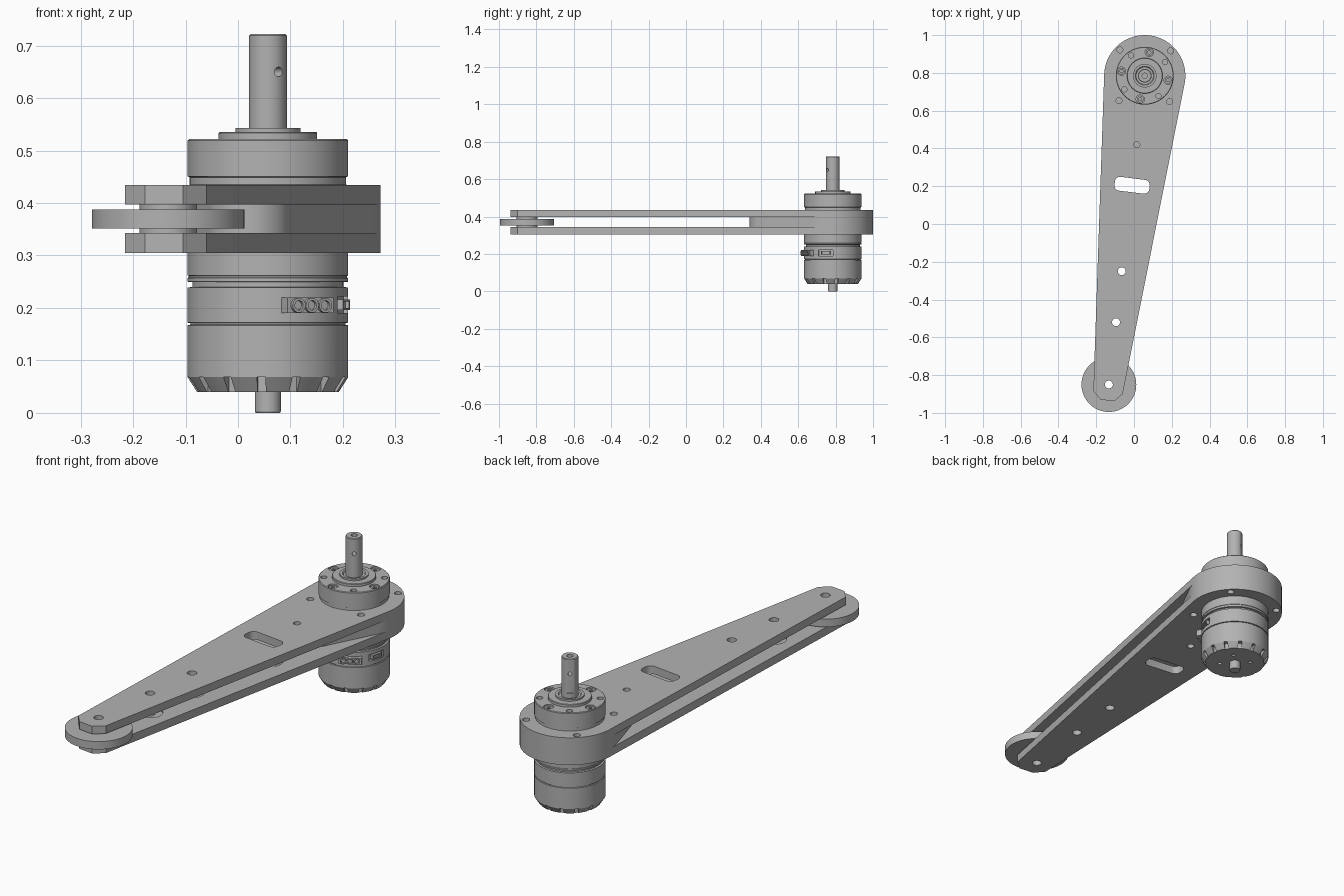
import bpy, bmesh
from math import sin, cos, pi, radians, atan2
from mathutils import Vector, Matrix
from mathutils.geometry import convex_hull_2d

cube = bpy.data.objects.get("Cube")
if cube:
    bpy.data.objects.remove(cube, do_unlink=True)

grey = bpy.data.materials.new("machined grey")
grey.use_nodes = True
grey.diffuse_color = (0.45, 0.45, 0.45, 1)
grey.node_tree.nodes["Principled BSDF"].inputs["Base Color"].default_value = grey.diffuse_color

AX = Vector((0.057, 0.785, 0))       # motor axis
TIP = Vector((-0.133, -0.85, 0))     # roller axis
TAIL = Vector((0.015, 0.42, 0))      # spacer tail bolt


def finish(name, bm):
    bmesh.ops.recalc_face_normals(bm, faces=bm.faces)
    mesh = bpy.data.meshes.new(name)
    bm.to_mesh(mesh)
    bm.free()
    mesh.materials.append(grey)
    ob = bpy.data.objects.new(name, mesh)
    bpy.context.collection.objects.link(ob)
    return ob


def circle(c, r, n=64):
    return [(c[0] + r * cos(2 * pi * i / n), c[1] + r * sin(2 * pi * i / n)) for i in range(n)]


def prism(name, pts, z0, z1):
    """Convex outline of the points, extruded from z0 to z1."""
    bm = bmesh.new()
    hull = [pts[i] for i in convex_hull_2d([Vector(p) for p in pts])]
    face = bm.faces.new([bm.verts.new((x, y, z0)) for x, y in hull])
    ext = bmesh.ops.extrude_face_region(bm, geom=[face])["geom"]
    top = [v for v in ext if isinstance(v, bmesh.types.BMVert)]
    bmesh.ops.translate(bm, vec=(0, 0, z1 - z0), verts=top)
    return finish(name, bm)


def disc(name, c, r, z0, z1, n=64):
    return prism(name, circle(c, r, n), z0, z1)


def lathe(name, c, profile, n=96):
    """Spin a radius/height profile that starts and ends on the axis."""
    bm = bmesh.new()
    vs = [bm.verts.new((c[0] + r, c[1], z)) for r, z in profile]
    es = [bm.edges.new(p) for p in zip(vs, vs[1:])]
    bmesh.ops.spin(bm, geom=vs + es, cent=c, axis=(0, 0, 1), angle=2 * pi, steps=n)
    bmesh.ops.remove_doubles(bm, verts=bm.verts, dist=1e-5)
    return finish(name, bm)


def box(name, loc, size, angle):
    bm = bmesh.new()
    m = Matrix.Translation(loc) @ Matrix.Rotation(angle, 4, "Z") @ Matrix.Diagonal((*size, 1))
    bmesh.ops.create_cube(bm, size=1, matrix=m)
    return finish(name, bm)


def rod(name, loc, direction, r, length, n=24):
    bm = bmesh.new()
    q = Vector(direction).to_track_quat("Z", "Y").to_matrix().to_4x4()
    bmesh.ops.create_cone(bm, cap_ends=True, segments=n, radius1=r, radius2=r,
                          depth=length, matrix=Matrix.Translation(loc) @ q)
    return finish(name, bm)


def cut(ob, cutters):
    """Subtract the cutters, then delete them."""
    for c in cutters:
        mod = ob.modifiers.new("cut", "BOOLEAN")
        mod.operation, mod.solver, mod.object = "DIFFERENCE", "EXACT", c
    dg = bpy.context.evaluated_depsgraph_get()
    mesh = bpy.data.meshes.new_from_object(ob.evaluated_get(dg))
    ob.modifiers.clear()
    ob.data = mesh
    for c in cutters:
        bpy.data.objects.remove(c, do_unlink=True)


def polar(r, deg, z=0.0):
    a = radians(deg)
    return AX + Vector((r * cos(a), r * sin(a), z))


# Arm plates: tapered outline with drilled holes, pockets and a slot
outline = circle(AX, 0.215, 128) + [(-0.215, -0.885), (-0.177, -0.93), (-0.105, -0.938), (-0.06, -0.9)]
arm_holes = [Vector((-0.095, -0.52, 0)), Vector((-0.065, -0.25, 0))]
slot = []
for sx in (-1, 1):
    for sy in (-1, 1):
        corner = Matrix.Rotation(radians(-7), 3, "Z") @ Vector((sx * 0.065, sy * 0.009, 0))
        slot += circle(corner + Vector((-0.01, 0.205, 0)), 0.028, 24)

for name, z0, z1, inner in (("lower_plate", 0.305, 0.343, 0.343), ("upper_plate", 0.397, 0.434, 0.397)):
    plate = prism(name, outline, z0, z1)
    tools = [prism("slot_cut", slot, z0 - 0.05, z1 + 0.05)]
    for p in arm_holes + [TIP]:
        tools.append(disc("hole_cut", p, 0.021, z0 - 0.05, z1 + 0.05, 24))
    for p in arm_holes:
        tools.append(disc("pocket_cut", p, 0.055, inner - 0.008, inner + 0.008, 40))
    for p in [TAIL] + [polar(0.19, d) for d in (44, 134, 224, 314)]:
        tools.append(disc("bolt_cut", p, 0.016, z0 - 0.01, z1 + 0.01, 24))
    cut(plate, tools)

# Spacer between the plates, tapering to a rounded tail
prism("head_spacer", circle(AX, 0.215, 128) + circle((0.022, 0.42), 0.08), 0.343, 0.397)

# Roller with its hub washers
roller = disc("tip_roller", TIP, 0.145, 0.351, 0.388, 96)
cut(roller, [disc("bore", TIP, 0.021, 0.3, 0.45, 24)])
for name, z0, z1 in (("lower_washer", 0.343, 0.351), ("upper_washer", 0.388, 0.397)):
    cut(disc(name, TIP, 0.055, z0, z1), [disc("bore", TIP, 0.021, 0.3, 0.45, 24)])

# Motor housing with grooves, chamfered base and front flange
R = 0.153
body = lathe("motor_body", AX, [
    (0, 0.04), (0.135, 0.04), (R, 0.068), (R, 0.167), (0.148, 0.168), (0.148, 0.171),
    (R, 0.172), (R, 0.239), (0.144, 0.24), (0.144, 0.249), (R, 0.25), (R, 0.257),
    (0.151, 0.258), (0.151, 0.261), (R, 0.262), (R, 0.434), (0.149, 0.435), (0.149, 0.449),
    (R, 0.451), (R, 0.519), (0.15, 0.522), (0, 0.522)])
tools = []
for i in range(14):                                   # cooling notches
    d = i * 360 / 14 + 8
    tools.append(box("notch", polar(0.147, d, 0.048), (0.03, 0.016, 0.04), radians(d)))
for i in range(4):                                    # flange and base holes
    tools.append(disc("screw_hole", polar(0.126, 79 + 90 * i), 0.022, 0.5, 0.55, 24))
    tools.append(disc("small_hole", polar(0.13, 34 + 90 * i), 0.014, 0.505, 0.55, 24))
    tools.append(disc("base_hole", polar(0.07, 45 + 90 * i), 0.009, 0.02, 0.05, 16))
tools.append(box("port_cut", polar(0.15, -15, 0.206), (0.024, 0.08, 0.032), radians(-15)))
cut(body, tools)

# Recessed screws in the flange
for i in range(4):
    screw = disc("flange_screw", polar(0.126, 79 + 90 * i), 0.018, 0.498, 0.517, 24)
    cut(screw, [disc("socket", polar(0.126, 79 + 90 * i), 0.009, 0.507, 0.53, 6)])

# Stepped bearing collar
lathe("bearing_collar", AX, [
    (0, 0.52), (0.094, 0.52), (0.094, 0.533), (0.092, 0.535), (0.062, 0.535), (0.062, 0.543),
    (0.05, 0.543), (0.046, 0.537), (0, 0.537)])

# Output shaft: chamfered top, centre bore, cross hole and one flat
shaft = lathe("output_shaft", AX, [
    (0, 0.53), (0.036, 0.53), (0.036, 0.719), (0.033, 0.722), (0, 0.722)], 64)
cut(shaft, [
    disc("centre_bore", AX, 0.014, 0.69, 0.75, 24),
    rod("cross_hole", polar(0, 0, 0.65), (0.57, -0.82, 0), 0.009, 0.2),
    box("flat", polar(0.05, 125, 0.66), (0.036, 0.1, 0.2), radians(125))])

# Rear shaft stub
lathe("rear_shaft", AX, [(0, 0), (0.023, 0), (0.025, 0.003), (0.025, 0.05), (0, 0.05)], 48)

# Power connector with three round sockets
ang = -61
plug = box("power_connector", polar(0.15, ang, 0.205), (0.036, 0.1, 0.03), radians(ang))
out = polar(1, ang) - AX
side = Vector((-out.y, out.x, 0))
for i in (-1, 0, 1):
    p = polar(0.155, ang, 0.205) + side * i * 0.029
    socket = rod("connector_socket", p, out, 0.014, 0.04)
    cut(socket, [rod("bore", p + out * 0.02, out, 0.009, 0.03)])

# Signal connector inside its side recess
port = box("signal_connector", polar(0.145, -15, 0.206), (0.02, 0.05, 0.02), radians(-15))
cut(port, [box("opening", polar(0.155, -15, 0.206), (0.015, 0.04, 0.012), radians(-15))])

# Smooth shading with sharp edges kept
bpy.ops.object.select_all(action="DESELECT")
for ob in bpy.context.scene.objects:
    if ob.type == "MESH" and grey.name in ob.data.materials:
        ob.select_set(True)
        bpy.context.view_layer.objects.active = ob
bpy.ops.object.shade_smooth_by_angle(angle=radians(30))
